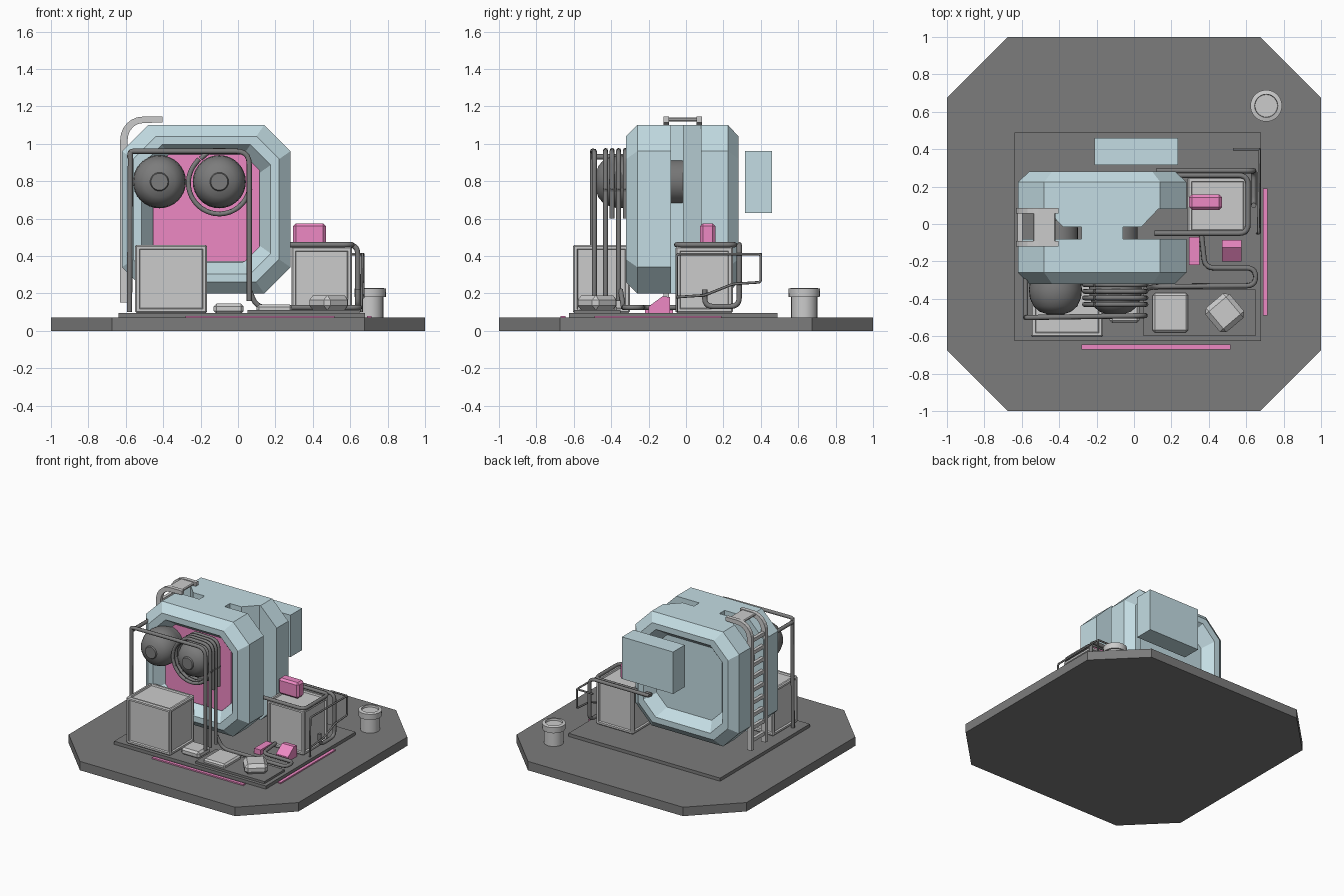
import bpy, bmesh, math
from mathutils import Vector, Matrix

if "Cube" in bpy.data.objects:
    bpy.data.objects.remove(bpy.data.objects["Cube"])


def material(name, rgb):
    m = bpy.data.materials.new(name)
    m.diffuse_color = (*rgb, 1)
    m.use_nodes = True
    m.node_tree.nodes["Principled BSDF"].inputs["Base Color"].default_value = m.diffuse_color
    return m


BLUE = material("pale_blue", (0.55, 0.72, 0.77))
PINK = material("pink", (0.85, 0.25, 0.55))
DARK = material("dark_grey", (0.2, 0.2, 0.2))


def finish(name, bm, mat=None, smooth=False):
    bmesh.ops.recalc_face_normals(bm, faces=bm.faces)
    me = bpy.data.meshes.new(name)
    bm.to_mesh(me)
    bm.free()
    ob = bpy.data.objects.new(name, me)
    bpy.context.collection.objects.link(ob)
    if mat:
        me.materials.append(mat)
    if smooth:
        bpy.ops.object.select_all(action='DESELECT')
        ob.select_set(True)
        bpy.context.view_layer.objects.active = ob
        bpy.ops.object.shade_smooth_by_angle(angle=math.radians(35))
    return ob


def loft(name, loops, mat=None, smooth=False):
    """Skin a list of equal-length point loops and cap both ends."""
    bm = bmesh.new()
    rings = [[bm.verts.new(p) for p in lp] for lp in loops]
    n = len(rings[0])
    for a, b in zip(rings, rings[1:]):
        for i in range(n):
            j = (i + 1) % n
            bm.faces.new((a[i], a[j], b[j], b[i]))
    bm.faces.new(rings[0])
    bm.faces.new(rings[-1])
    return finish(name, bm, mat, smooth)


def prism(name, pts, z0, z1, mat=None):
    return loft(name, [[(x, y, z) for x, y in pts] for z in (z0, z1)], mat)


def octagon(hx, hy, c):
    return [(hx, hy - c), (hx - c, hy), (c - hx, hy), (-hx, hy - c),
            (-hx, c - hy), (c - hx, -hy), (hx - c, -hy), (hx, c - hy)]


def box(name, lo, hi, mat=None, bevel=0.0, panel=False, turn=0.0):
    lo, hi = Vector(lo), Vector(hi)
    bm = bmesh.new()
    bmesh.ops.create_cube(bm, size=1)
    for v in bm.verts:
        v.co = Vector([v.co[i] * (hi - lo)[i] for i in range(3)])
    sides = [f for f in bm.faces if f.normal.z > -0.5]
    if bevel:
        bmesh.ops.bevel(bm, geom=bm.edges[:], offset=bevel, segments=1, affect='EDGES')
    if panel:
        big = [f for f in bm.faces if f.calc_area() > 0.05 and f.normal.z > -0.5]
        bmesh.ops.inset_individual(bm, faces=big, thickness=0.02)
        bmesh.ops.inset_individual(bm, faces=big, thickness=0.006, depth=-0.012)
    bm.transform(Matrix.Translation((lo + hi) / 2) @ Matrix.Rotation(turn, 4, 'Z'))
    return finish(name, bm, mat)


def lathe(name, prof, place, mat=None, n=32):
    """Profile of (radius, height) turned about local z."""
    loops = [[place @ Vector((r * math.cos(2 * math.pi * i / n),
                              r * math.sin(2 * math.pi * i / n), h))
              for i in range(n)] for r, h in prof]
    return loft(name, loops, mat, True)


def pipe(name, pts, r=0.014, fillet=0.05, mat=DARK):
    """Round tube along a path with rounded corners."""
    pts = [Vector(p) for p in pts]
    path = [pts[0]]
    for a, b, c in zip(pts, pts[1:], pts[2:]):
        d = min(fillet, (a - b).length / 2.01, (c - b).length / 2.01)
        p, q = b + (a - b).normalized() * d, b + (c - b).normalized() * d
        path += [p.lerp(b, t / 5).lerp(b.lerp(q, t / 5), t / 5) for t in range(6)]
    path.append(pts[-1])
    cu = bpy.data.curves.new(name, 'CURVE')
    cu.dimensions = '3D'
    cu.bevel_depth, cu.bevel_resolution, cu.use_fill_caps = r, 2, True
    sp = cu.splines.new('POLY')
    sp.points.add(len(path) - 1)
    for s, p in zip(sp.points, path):
        s.co = (*p, 1)
    ob = bpy.data.objects.new(name, cu)
    bpy.context.collection.objects.link(ob)
    if mat:
        cu.materials.append(mat)
    bpy.ops.object.select_all(action='DESELECT')
    ob.select_set(True)
    bpy.context.view_layer.objects.active = ob
    bpy.ops.object.convert(target='MESH')


# Ground slab, platform and pink floor strips
prism("base_slab", octagon(1, 1, 0.325), 0, 0.07, DARK)
box("platform", (-0.64, -0.625, 0.065), (0.68, 0.49, 0.095), DARK)
box("front_strip", (-0.28, -0.67, 0.065), (0.515, -0.645, 0.08), PINK)
box("side_strip", (0.69, -0.49, 0.065), (0.715, 0.19, 0.08), PINK)

# Octagonal housing with recessed front and back
CX, CZ = -0.17, 0.65


def ring(inset, y):
    h = 0.45 - inset
    return [(CX + x, y, CZ + z) for x, z in octagon(h, h, 0.14 - inset * 0.3)]


body = loft("housing", [ring(*s) for s in (
    (0.165, -0.24), (0.105, -0.32), (0.06, -0.32), (0, -0.26), (0, 0.225),
    (0.06, 0.28), (0.105, 0.28), (0.165, 0.2))], BLUE)

# Vertical slots cut into both sides of the housing
slot = [(0.11, -0.08), (0.11, -0.015), (0.21, -0.015), (0.30, 0.08), (0.6, 0.08), (0.6, -0.08)]
for side in (1, -1):
    cut = prism("slot_cutter", [(CX + side * x, y) for x, y in slot], 0, 1.4)
    cut.hide_render = True
    mod = body.modifiers.new("slot", 'BOOLEAN')
    mod.operation, mod.object, mod.solver = 'DIFFERENCE', cut, 'EXACT'
    bpy.context.view_layer.objects.active = body
    bpy.ops.object.modifier_apply(modifier=mod.name)
    bpy.data.objects.remove(cut)

loft("screen", [[(CX + x, y, CZ + 0.01 + z) for x, z in octagon(0.285, 0.29, 0.08)]
                for y in (-0.25, -0.23)], PINK)
box("rear_pack", (-0.21, 0.315, 0.63), (0.235, 0.46, 0.96), BLUE)

# Two round lamps
lamp = [(0.045, 0.49), (0.05, 0.48), (0.085, 0.468), (0.117, 0.44), (0.137, 0.395),
        (0.142, 0.35), (0.135, 0.30), (0.12, 0.26), (0.12, 0.02), (0.1, -0.02)]
for nm, x in (("left_lamp", -0.42), ("right_lamp", -0.10)):
    lathe(nm, lamp, Matrix.Translation((x, 0, 0.797)) @ Matrix.Rotation(math.pi / 2, 4, 'X'), DARK)

# Pipes looping in front of the housing
pipe("front_pipe", [(-0.58, -0.26, 0.93), (-0.58, -0.5, 0.93), (-0.575, -0.5, 0.96),
                    (0.06, -0.49, 0.96), (0.06, -0.49, 0.16)], fillet=0.07)
pipe("front_pipe_leg", [(-0.575, -0.5, 0.96), (-0.58, -0.5, 0.1)])
for i, y in enumerate((-0.325, -0.36, -0.395, -0.43)):
    arc = [(-0.1 + 0.168 * math.cos(a), y, 0.79 + 0.168 * math.sin(a))
           for a in [math.radians(130 + 22 * k) for k in range(11)]]
    pipe(f"coil_{i}", arc, 0.013)
    pipe(f"arch_{i}", [(-0.2, y, 0.92), (-0.15, y, 0.965), (0.06, y, 0.96),
                       (0.06, y, 0.16 if i % 2 else 0.6)], 0.013, 0.07)
pipe("floor_pipe", [(0.06, -0.35, 0.22), (0.1, -0.335, 0.125), (0.65, -0.33, 0.125),
                    (0.65, -0.235, 0.125), (0.38, -0.235, 0.125), (0.36, -0.05, 0.125)])
box("floor_plate", (0.05, -0.6, 0.09), (0.65, -0.35, 0.112), DARK)

# Crates
box("front_crate", (-0.55, -0.605, 0.095), (-0.165, -0.3, 0.46), bevel=0.008, panel=True)
box("side_crate", (0.285, -0.055, 0.095), (0.61, 0.25, 0.45), bevel=0.008, panel=True)

# Pipes and guard rail around the side crate
pipe("crate_top_pipe", [(0.11, -0.05, 0.46), (0.61, -0.05, 0.46), (0.61, 0.26, 0.46),
                        (0.12, 0.26, 0.46)])
pipe("crate_drop_pipe", [(0.12, 0.285, 0.46), (0.64, 0.285, 0.46), (0.64, 0.285, 0.13),
                         (0.64, 0.1, 0.13), (0.64, 0.1, 0.22)])
pipe("guard_rail", [(0.66, -0.05, 0.1), (0.665, -0.05, 0.41), (0.67, 0.4, 0.41), (0.67, 0.4, 0.26),
                    (0.67, 0.25, 0.25), (0.67, 0.1, 0.19), (0.67, -0.05, 0.18)], 0.007, 0.015)
pipe("guard_rail_return", [(0.67, 0.4, 0.41), (0.53, 0.4, 0.41)], 0.007)

# Small pink units
box("crate_top_unit", (0.295, 0.075, 0.45), (0.47, 0.158, 0.575), PINK, bevel=0.015)
box("floor_unit", (0.295, -0.22, 0.095), (0.35, -0.07, 0.135), PINK)
wedge = [(-0.2, 0.095), (-0.2, 0.13), (-0.125, 0.185), (-0.085, 0.18), (-0.085, 0.095)]
loft("wedge_unit", [[(x, y, z) for y, z in wedge] for x in (0.47, 0.575)], PINK)

# Loose slabs and rock on the floor
box("slab_a", (0.1, -0.58, 0.1), (0.29, -0.37, 0.14), bevel=0.012)
box("slab_b", (-0.13, -0.53, 0.09), (0.03, -0.38, 0.145), bevel=0.015)
box("rock", (0.40, -0.56, 0.11), (0.57, -0.39, 0.19), bevel=0.025, turn=0.7)

# Bucket
lathe("bucket", [(0.07, 0.065), (0.07, 0.18), (0.083, 0.18), (0.085, 0.225), (0.062, 0.23),
                 (0.06, 0.215)], Matrix.Translation((0.707, 0.632, 0)), n=24)

# Ladder hooked over the left of the housing
bend = [(math.cos(a), math.sin(a)) for a in [math.radians(180 - 15 * k) for k in range(7)]]
outer = [(-0.63, 0.15)] + [(-0.51 + 0.12 * c, 1.02 + 0.125 * s) for c, s in bend] + [(-0.405, 1.145)]
inner = [(-0.59, 0.15)] + [(-0.51 + 0.08 * c, 1.02 + 0.09 * s) for c, s in bend] + [(-0.405, 1.115)]
for nm, y in (("front", -0.12), ("rear", 0.055)):
    loft(f"ladder_{nm}_rail", [[(x, yy, z) for x, z in outer + inner[::-1]]
                               for yy in (y, y + 0.03)])
for i in range(9):
    z = 0.22 + i * 0.098
    box(f"ladder_rung_{i}", (-0.622, -0.1, z - 0.014), (-0.597, 0.07, z + 0.014))
box("ladder_top_plate", (-0.54, -0.1, 1.12), (-0.42, 0.07, 1.14), bevel=0.006)
